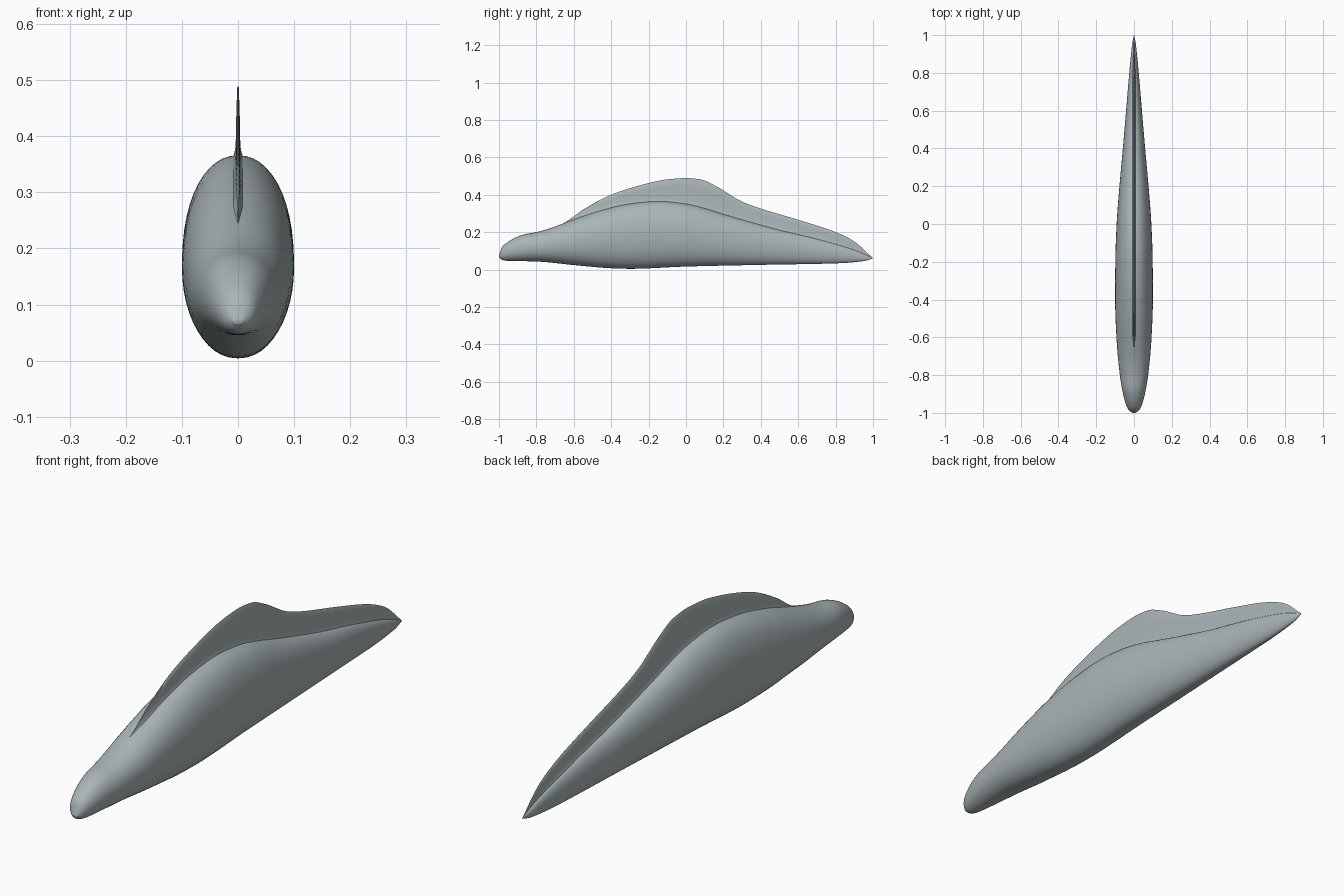
import bpy, bmesh, math

if "Cube" in bpy.data.objects:
    bpy.data.objects.remove(bpy.data.objects["Cube"])

# Profiles along the length: (y, value)
TOP = [(-1, .075), (-.985, .118), (-.96, .142), (-.92, .167), (-.87, .187), (-.8, .2), (-.72, .223),
       (-.64, .253), (-.46, .315), (-.3, .352), (-.15, .366), (0, .352), (.1, .328), (.2, .297),
       (.35, .253), (.5, .212), (.7, .165), (.9, .105), (1, .061)]
BOTTOM = [(-1, .065), (-.985, .053), (-.96, .047), (-.8, .043), (-.6, .024), (-.4, .007), (-.3, .004),
          (0, .016), (.4, .025), (.8, .033), (.95, .045), (1, .059)]
WIDTH = [(-1, .008), (-.985, .028), (-.96, .041), (-.9, .058), (-.8, .075), (-.6, .093), (-.4, .1),
         (-.2, .099), (0, .092), (.2, .077), (.4, .059), (.6, .042), (.8, .025), (.95, .01), (1, .001)]
CREST = [(-.66, .245), (-.64, .256), (-.55, .32), (-.4, .4), (-.2, .462), (-.1, .482), (0, .489),
         (.08, .481), (.16, .446), (.3, .363), (.4, .326), (.6, .266), (.8, .2), (.9, .15), (1, .06)]


def sample(points, y):
    """Smooth cubic interpolation with slopes limited against overshoot."""
    n = len(points)
    d = [(points[i + 1][1] - points[i][1]) / (points[i + 1][0] - points[i][0]) for i in range(n - 1)]

    def slope(i):
        if i == 0 or i == n - 1:
            return d[0] if i == 0 else d[-1]
        a, b = d[i - 1], d[i]
        return 2 * a * b / (a + b) if a * b > 0 else 0

    i = max(k for k in range(n - 1) if k == 0 or points[k][0] <= y)
    (y0, v0), (y1, v1) = points[i], points[i + 1]
    h = y1 - y0
    t = (y - y0) / h
    return ((2 * t**3 - 3 * t**2 + 1) * v0 + (t**3 - 2 * t**2 + t) * h * slope(i)
            + (3 * t**2 - 2 * t**3) * v1 + (t**3 - t**2) * h * slope(i + 1))


def loft(name, rings, mat, angle):
    bm = bmesh.new()
    loops = [[bm.verts.new(p) for p in ring] for ring in rings]
    n = len(loops[0])
    for a, b in zip(loops, loops[1:]):
        for k in range(n):
            bm.faces.new((a[k], a[(k + 1) % n], b[(k + 1) % n], b[k]))
    bm.faces.new(loops[0])
    bm.faces.new(loops[-1])
    bmesh.ops.recalc_face_normals(bm, faces=bm.faces)
    me = bpy.data.meshes.new(name)
    bm.to_mesh(me)
    bm.free()
    me.materials.append(mat)
    ob = bpy.data.objects.new(name, me)
    bpy.context.collection.objects.link(ob)
    bpy.ops.object.select_all(action='DESELECT')
    ob.select_set(True)
    bpy.context.view_layer.objects.active = ob
    bpy.ops.object.shade_smooth_by_angle(angle=math.radians(angle))
    return ob


grey = bpy.data.materials.new("blue grey skin")
grey.diffuse_color = (.40, .46, .47, 1)
grey.use_nodes = True
grey.node_tree.nodes["Principled BSDF"].inputs["Base Color"].default_value = grey.diffuse_color

# Streamlined body: slightly squared oval sections
rings = []
for i in range(91):
    y = -math.cos(math.pi * i / 90)
    top, bot, w = sample(TOP, y), sample(BOTTOM, y), sample(WIDTH, y)
    mid, half = (top + bot) / 2, (top - bot) / 2
    ring = []
    for k in range(48):
        a = 2 * math.pi * k / 48
        c, s = math.cos(a), math.sin(a)
        ring.append((w * math.copysign(abs(c)**.93, c), y, mid + half * math.copysign(abs(s)**.97, s)))
    rings.append(ring)
loft("body", rings, grey, 60)

# Thin crest fin along the back, flared where it meets the body
rings = []
for i in range(81):
    y = -.66 + 1.658 * i / 80
    base, crest = sample(TOP, y), sample(CREST, y)
    taper = min(1, (y + .665) / .08, (1.003 - y) / .25)
    rise = max(crest - base, .0005)
    bottom = max(base - .018, (base + sample(BOTTOM, y)) / 2)
    side = [(.013, bottom), (.0095, base - .004 * taper), (.006, base + min(.006, rise * .15)),
            (.0042, base + min(.018, rise * .35)), (.003, base + rise * .65), (.0015, base + rise * .98)]
    ring = [(x * taper, y, z) for x, z in side] + [(0, y, base + rise)]
    ring += [(-x * taper, y, z) for x, z in reversed(side)]
    rings.append(ring)
loft("back_fin", rings, grey, 50)
